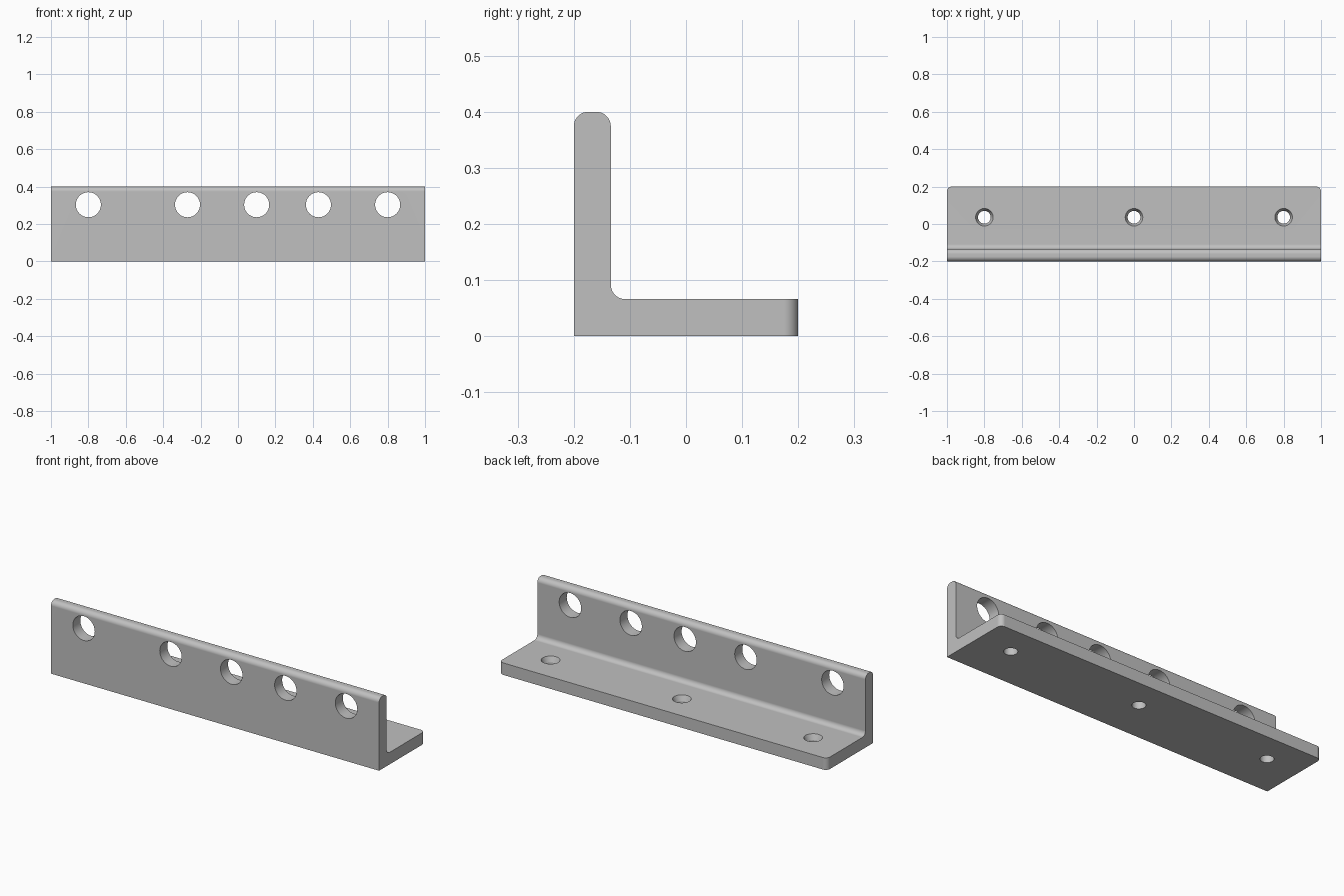
import bpy, bmesh, math
from mathutils import Vector, Matrix

if "Cube" in bpy.data.objects:
    bpy.data.objects.remove(bpy.data.objects["Cube"], do_unlink=True)

HALF, DEPTH, HEIGHT = 1.0, 0.2, 0.4     # half length, half depth, height
WALL, ROUND = 0.066, 0.026              # plate thickness, edge radius
INNER = -DEPTH + WALL                   # back face of the upright plate

steel = bpy.data.materials.new("grey steel")
steel.use_nodes = True
grey = (0.53, 0.53, 0.53, 1)
steel.diffuse_color = grey
steel.node_tree.nodes["Principled BSDF"].inputs["Base Color"].default_value = grey


def make_object(name, bm):
    bmesh.ops.recalc_face_normals(bm, faces=bm.faces[:])
    mesh = bpy.data.meshes.new(name)
    bm.to_mesh(mesh)
    bm.free()
    mesh.materials.append(steel)
    obj = bpy.data.objects.new(name, mesh)
    bpy.context.collection.objects.link(obj)
    return obj


def arc(cy, cz, start, end, steps=10):
    """Quarter round in the side profile, angles in degrees."""
    angles = [math.radians(start + (end - start) * i / steps) for i in range(steps + 1)]
    return [(cy + ROUND * math.cos(a), cz + ROUND * math.sin(a)) for a in angles]


def turned_cutter(rings, matrix, sides=48):
    """Solid of revolution from (height, radius) rings."""
    bm = bmesh.new()
    loops = []
    for h, r in rings:
        turn = [2 * math.pi * i / sides for i in range(sides)]
        loops.append([bm.verts.new(matrix @ Vector((r * math.cos(a), r * math.sin(a), h)))
                      for a in turn])
    for low, high in zip(loops, loops[1:]):
        for i in range(sides):
            j = (i + 1) % sides
            bm.faces.new((low[i], low[j], high[j], high[i]))
    bm.faces.new(loops[0])
    bm.faces.new(loops[-1])
    cutter = make_object("hole_cutter", bm)
    cutter.hide_render = True
    return cutter


# L profile with rounded top and filleted inside corner, extruded along x
profile = [(-DEPTH, 0), (DEPTH, 0), (DEPTH, WALL)]
profile += arc(INNER + ROUND, WALL + ROUND, 270, 180)
profile += arc(INNER - ROUND, HEIGHT - ROUND, 0, 90)
profile += arc(-DEPTH + ROUND, HEIGHT - ROUND, 90, 180)
bm = bmesh.new()
end = bm.faces.new([bm.verts.new((-HALF, y, z)) for y, z in profile])
ext = bmesh.ops.extrude_face_region(bm, geom=[end])
moved = [v for v in ext["geom"] if isinstance(v, bmesh.types.BMVert)]
bmesh.ops.translate(bm, verts=moved, vec=(2 * HALF, 0, 0))

# Rounded back corners of the base plate
corners = [e for e in bm.edges
           if all(v.co.y > DEPTH - 0.001 for v in e.verts)
           and abs(e.verts[0].co.x - e.verts[1].co.x) < 0.001]
bmesh.ops.bevel(bm, geom=corners, offset=ROUND, segments=10, profile=0.5,
                affect='EDGES')
bracket = make_object("angle_bracket", bm)

# Round holes through the upright plate
cutters = []
for x in (-0.8, -0.27, 0.1, 0.43, 0.8):
    place = Matrix.Translation((x, -DEPTH + WALL / 2, 0.303)) @ Matrix.Rotation(math.pi / 2, 4, 'X')
    cutters.append(turned_cutter([(-0.1, 0.067), (0.1, 0.067)], place))

# Countersunk screw holes through the base plate
screw_hole = [(-0.05, 0.034), (0.036, 0.034), (WALL, 0.047), (0.096, 0.06)]
for x in (-0.8, 0, 0.8):
    cutters.append(turned_cutter(screw_hole, Matrix.Translation((x, 0.036, 0))))

bpy.ops.object.select_all(action='DESELECT')
bpy.context.view_layer.objects.active = bracket
bracket.select_set(True)
for cutter in cutters:
    cut = bracket.modifiers.new("hole", 'BOOLEAN')
    cut.operation, cut.solver, cut.object = 'DIFFERENCE', 'EXACT', cutter
    bpy.ops.object.modifier_apply(modifier=cut.name)
    bpy.data.objects.remove(cutter, do_unlink=True)

# Smooth rounds, crisp edges and flat plates
bpy.ops.object.shade_smooth_by_angle(angle=math.radians(20))
weighted = bracket.modifiers.new("even_shading", 'WEIGHTED_NORMAL')
weighted.keep_sharp = True
